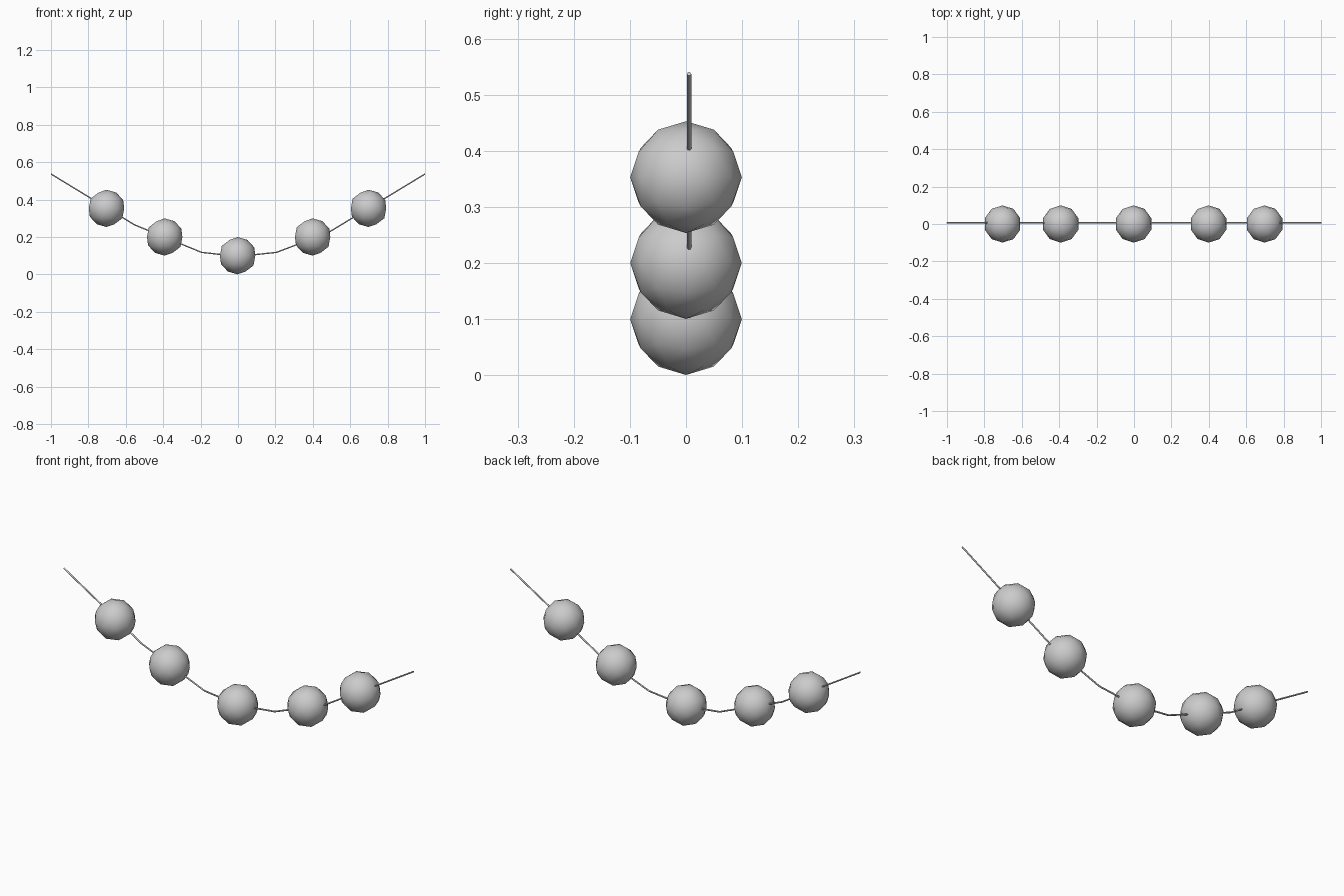
import bpy

if "Cube" in bpy.data.objects:
    bpy.data.objects.remove(bpy.data.objects["Cube"])

# Beads: low icospheres with smooth shading
BEADS = [(-0.703, 0.353), (-0.392, 0.2), (-0.002, 0.1), (0.399, 0.2), (0.698, 0.353)]
for i, (x, z) in enumerate(BEADS):
    bpy.ops.mesh.primitive_ico_sphere_add(subdivisions=2, radius=0.0995, location=(x, 0, z))
    bead = bpy.context.object
    bead.name = f"bead_{i + 1}"
    bpy.ops.object.shade_smooth()

# String: thin tube sagging through the beads
PATH = [(-1, 0.537), (-0.553, 0.265), (-0.195, 0.118), (0, 0.096),
        (0.206, 0.118), (0.48, 0.222), (1, 0.537)]
curve = bpy.data.curves.new("string", 'CURVE')
curve.dimensions = '3D'
curve.bevel_depth = 0.004
curve.bevel_resolution = 1
curve.use_fill_caps = True
spline = curve.splines.new('POLY')
spline.points.add(len(PATH) - 1)
for p, (x, z) in zip(spline.points, PATH):
    p.co = (x, 0.0055, z, 1)
string = bpy.data.objects.new("string", curve)
bpy.context.collection.objects.link(string)
